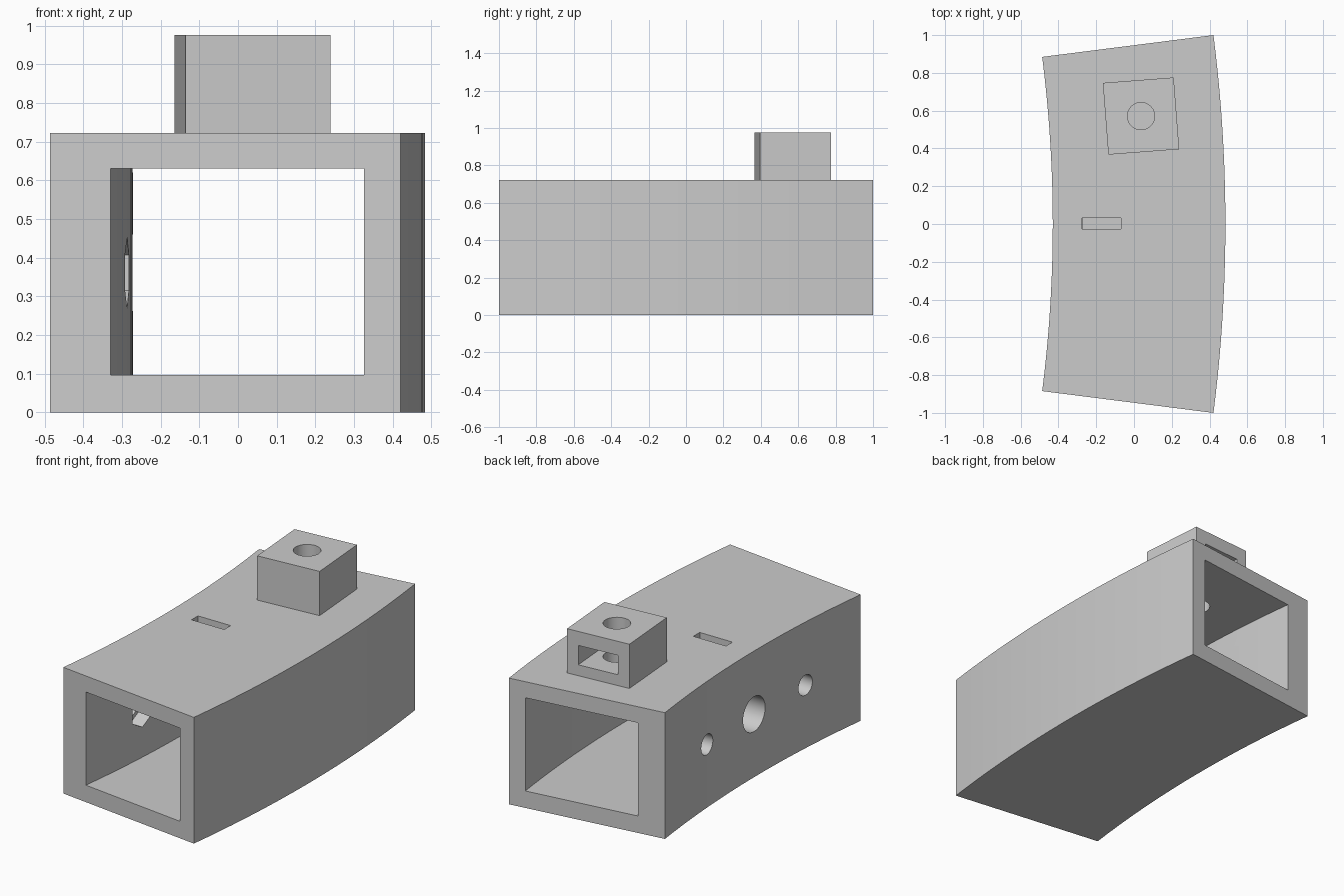
import bpy, bmesh, math
from mathutils import Matrix

if "Cube" in bpy.data.objects:
    bpy.data.objects.remove(bpy.data.objects["Cube"], do_unlink=True)

grey = bpy.data.materials.new("plain grey")
grey.use_nodes = True
colour = (0.6, 0.6, 0.6, 1)
grey.diffuse_color = colour
grey.node_tree.nodes["Principled BSDF"].inputs["Base Color"].default_value = colour

# Everything follows an arc about a point far to the right side
CENTRE_X = -7.44
HALF_ANGLE = math.radians(7.25)
HEIGHT = 0.722
SEGMENTS = 20


def on_arc(radius, angle, z):
    return (Matrix.Translation((CENTRE_X, 0, 0)) @ Matrix.Rotation(angle, 4, 'Z')
            @ Matrix.Translation((radius, 0, z)))


def finish(name, bm):
    bmesh.ops.recalc_face_normals(bm, faces=bm.faces)
    mesh = bpy.data.meshes.new(name)
    bm.to_mesh(mesh)
    bm.free()
    mesh.materials.append(grey)
    obj = bpy.data.objects.new(name, mesh)
    bpy.context.scene.collection.objects.link(obj)
    return obj


def box(name, size, matrix):
    bm = bmesh.new()
    bmesh.ops.create_cube(bm, size=1, matrix=matrix @ Matrix.Diagonal((*size, 1)))
    return finish(name, bm)


def cylinder(name, radius, depth, matrix, sides=48):
    bm = bmesh.new()
    bmesh.ops.create_cone(bm, cap_ends=True, segments=sides, radius1=radius,
                          radius2=radius, depth=depth, matrix=matrix)
    return finish(name, bm)


def curved_tube(name, r_outer, r_inner, low, high):
    """Sweep a rectangular frame along the arc and close both ends."""
    def corners(r, z):
        return [(r[0], z[0]), (r[1], z[0]), (r[1], z[1]), (r[0], z[1])]
    profile = corners(r_outer, (0, HEIGHT)) + corners(r_inner, (low, high))
    bm = bmesh.new()
    rings = []
    for i in range(SEGMENTS + 1):
        a = HALF_ANGLE * (2 * i / SEGMENTS - 1)
        rings.append([bm.verts.new(on_arc(r, a, z).translation) for r, z in profile])
    for k in range(4):
        n = (k + 1) % 4
        for p, q in zip(rings, rings[1:]):
            for o in (0, 4):
                bm.faces.new((p[k + o], p[n + o], q[n + o], q[k + o]))
        for end in (rings[0], rings[-1]):
            bm.faces.new((end[k], end[n], end[n + 4], end[k + 4]))
    return finish(name, bm)


def combine(target, tool, operation):
    """Apply a boolean and discard the tool object."""
    mod = target.modifiers.new(operation, 'BOOLEAN')
    mod.operation = operation
    mod.solver = 'EXACT'
    mod.object = tool
    bpy.context.view_layer.update()
    evaluated = target.evaluated_get(bpy.context.evaluated_depsgraph_get())
    mesh = bpy.data.meshes.new_from_object(evaluated)
    target.modifiers.clear()
    target.data = mesh
    bpy.data.objects.remove(tool, do_unlink=True)


# Curved hollow body, with a thicker wall on the concave side
housing = curved_tube("curved_housing", (7.01, 7.924), (7.168, 7.828), 0.097, 0.63)

# Raised block near the back end
BLOCK_R, BLOCK_A = 7.499, math.radians(4.37)
block = box("raised_block", (0.376, 0.381, 0.273), on_arc(BLOCK_R, BLOCK_A, 0.8385))
combine(housing, block, 'UNION')

# Pocket opening from the back of the block, and vertical hole into the body
pocket = box("pocket_cutter", (0.24, 0.36, 0.111),
             on_arc(BLOCK_R, BLOCK_A, 0.84) @ Matrix.Translation((0, 0.06, 0)))
combine(housing, pocket, 'DIFFERENCE')
bore = cylinder("bore_cutter", 0.072, 0.5, on_arc(BLOCK_R, BLOCK_A, 0.8))
combine(housing, bore, 'DIFFERENCE')

# Slot in the roof
slot = box("slot_cutter", (0.207, 0.058, 0.16), Matrix.Translation((-0.1725, 0.003, 0.7)))
combine(housing, slot, 'DIFFERENCE')

# Holes in the concave wall: large centre, two small ones with hexagonal pockets
sideways = Matrix.Rotation(math.pi / 2, 4, 'Y') @ Matrix.Rotation(math.pi / 2, 4, 'Z')
MID_Z = HEIGHT / 2
combine(housing, cylinder("centre_cutter", 0.1, 0.3, on_arc(7.09, 0, MID_Z) @ sideways),
        'DIFFERENCE')
for angle in (-0.0635, 0.0635):
    for radius, r, depth, sides in ((0.058, 7.09, 0.3, 32), (0.092, 7.168, 0.16, 6)):
        tool = cylinder("wall_cutter", radius, depth,
                        on_arc(r, angle, MID_Z) @ sideways, sides)
        combine(housing, tool, 'DIFFERENCE')

# Smooth bores and curved walls, sharp edges elsewhere
bpy.ops.object.select_all(action='DESELECT')
housing.select_set(True)
bpy.context.view_layer.objects.active = housing
bpy.ops.object.shade_smooth_by_angle(angle=math.radians(25))
